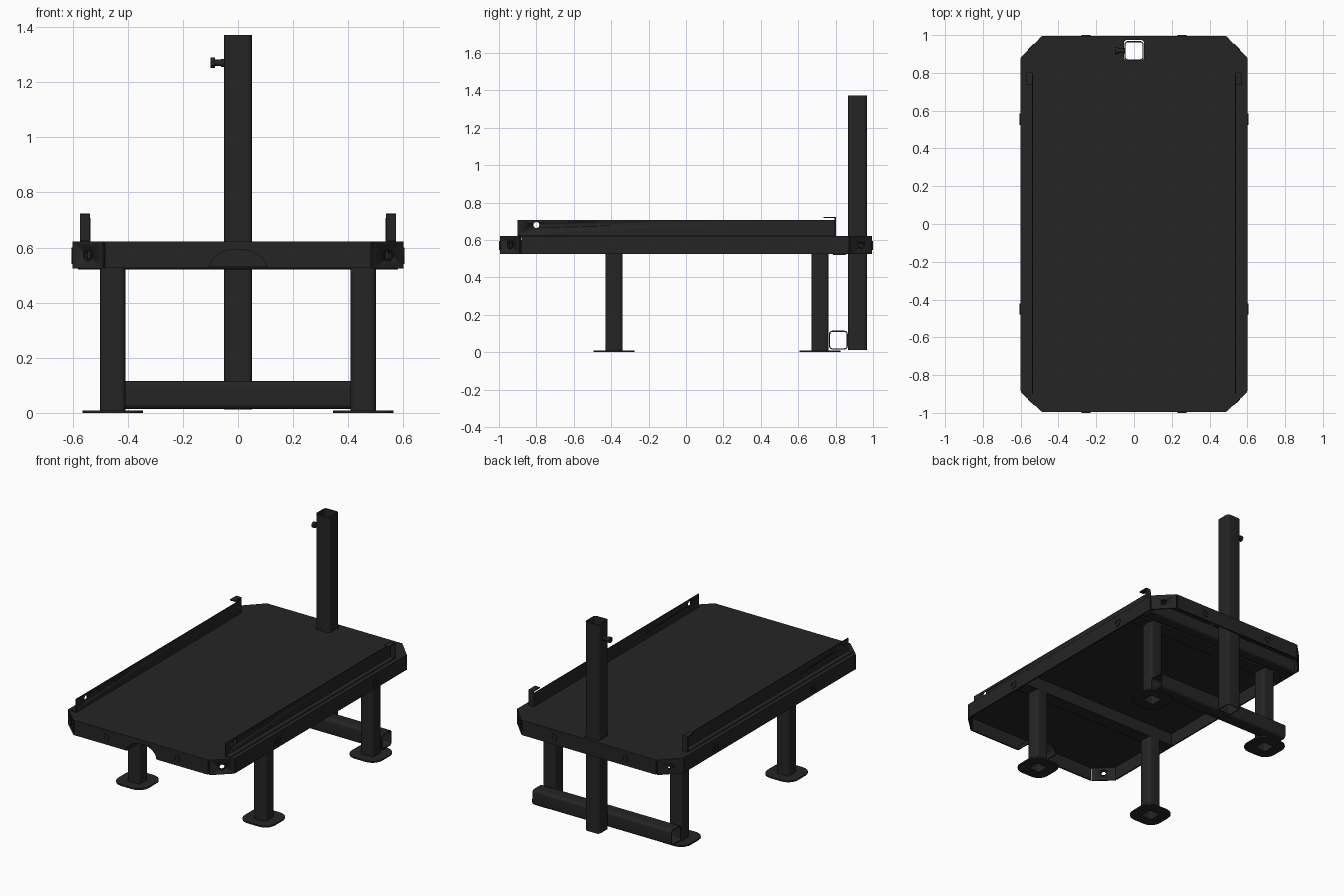
import bpy, bmesh, math
from mathutils import Matrix, Vector

if "Cube" in bpy.data.objects:
    bpy.data.objects.remove(bpy.data.objects["Cube"])

mat = bpy.data.materials.new("black_steel")
mat.diffuse_color = (0.018, 0.018, 0.018, 1)
mat.use_nodes = True
mat.node_tree.nodes["Principled BSDF"].inputs["Base Color"].default_value = mat.diffuse_color
FLIP_X = Matrix.Rotation(math.pi / 2, 4, 'Y')    # local z -> world x


def finish(name, bm, m=Matrix()):
    bmesh.ops.transform(bm, matrix=m, verts=bm.verts)
    bmesh.ops.recalc_face_normals(bm, faces=bm.faces)
    me = bpy.data.meshes.new(name)
    bm.to_mesh(me)
    bm.free()
    me.materials.append(mat)
    me.shade_smooth()
    me.set_sharp_from_angle(angle=math.radians(30))
    ob = bpy.data.objects.new(name, me)
    bpy.context.collection.objects.link(ob)
    return ob


def rounded(w, r, seg=5):
    h = w / 2 - r
    return [(cx * h + r * math.cos(a), cy * h + r * math.sin(a))
            for q, (cx, cy) in enumerate([(1, 1), (-1, 1), (-1, -1), (1, -1)])
            for a in [(q + i / seg) * math.pi / 2 for i in range(seg + 1)]]


def ring(name, outer, inner, z0, z1, m):
    """Hollow prism between two matching outlines."""
    bm = bmesh.new()
    L = [[bm.verts.new((x, y, z)) for x, y in o]
         for o, z in ((outer, z0), (outer, z1), (inner, z1), (inner, z0))]
    n = len(outer)
    for k in range(4):
        a, b = L[k], L[(k + 1) % 4]
        for i in range(n):
            j = (i + 1) % n
            bm.faces.new((a[i], a[j], b[j], b[i]))
    return finish(name, bm, m)


def tube(name, w, length, m, wall=0.006):
    return ring(name, rounded(w, 0.018), rounded(w - 2 * wall, 0.012), 0, length, m)


def prism(name, pts, z0, z1, m=Matrix()):
    bm = bmesh.new()
    f = bm.faces.new([bm.verts.new((x, y, z0)) for x, y in pts])
    new = bmesh.ops.extrude_face_region(bm, geom=[f])['geom']
    bmesh.ops.translate(bm, vec=(0, 0, z1 - z0),
                        verts=[v for v in new if isinstance(v, bmesh.types.BMVert)])
    return finish(name, bm, m)


def box(name, x0, x1, y0, y1, z0, z1):
    return prism(name, [(x0, y0), (x1, y0), (x1, y1), (x0, y1)], z0, z1)


def circle(r, n=20):
    return [(r * math.cos(2 * math.pi * i / n), r * math.sin(2 * math.pi * i / n)) for i in range(n)]


def cut(ob, cutter):
    md = ob.modifiers.new("cut", 'BOOLEAN')
    md.object, md.operation, md.solver = cutter, 'DIFFERENCE', 'EXACT'
    cutter.hide_render = True
    cutter.hide_set(True)


def face_frame(p, n):
    """Frame at p: local z along n, local y up."""
    n = Vector(n).normalized()
    r = Vector((0, 0, 1)).cross(n)
    m = Matrix((r, Vector((0, 0, 1)), n)).transposed().to_4x4()
    m.translation = p
    return m


# Deck sheet with chamfered corners and a hole for the post
T = Matrix.Translation
half = [(0.485, -0.995), (0.6, -0.885), (0.6, 0.875), (0.485, 0.995)]
deck = prism("deck", half + [(-x, y) for x, y in reversed(half)], 0.612, 0.622)
cut(deck, prism("post_hole_cutter", rounded(0.108, 0.018), 0.55, 0.7, T((0, 0.92, 0))))

# Folded skirts; the front one has an arched notch
arch = [(0.11 * math.cos(a), 0.525 + 0.075 * math.sin(a))
        for a in [math.pi * (1 - i / 16) for i in range(17)]]
FRONT = Matrix.Rotation(math.pi / 2, 4, 'X')     # local y -> z, local z -> -y
prism("front_skirt", [(-0.48, 0.525)] + arch + [(0.48, 0.525), (0.48, 0.62), (-0.48, 0.62)],
      0.985, 0.995, FRONT)
inner = [(x * 0.94, 0.525 + (z - 0.525) * 0.92) for x, z in arch]
prism("notch_lining", arch + inner[::-1], 0.88, 0.99, FRONT)
box("back_skirt", -0.48, 0.48, 0.985, 0.995, 0.525, 0.62)
for s in (-1, 1):
    box("side_skirt", s * 0.59, s * 0.6, -0.88, 0.87, 0.525, 0.62)

# Corner plates, each with a round hole and collar
for sx in (-1, 1):
    for sy, a, b in ((-1, (0.485, -0.995), (0.602, -0.885)), (1, (0.485, 0.995), (0.602, 0.875))):
        pa, pb = Vector((sx * a[0], a[1], 0)), Vector((sx * b[0], b[1], 0))
        n = Vector((sx * abs(a[1] - b[1]), sy * abs(a[0] - b[0]), 0))
        w = (pb - pa).length / 2 - 0.004
        m = face_frame((pa + pb) / 2 + Vector((0, 0, 0.573)), n)
        plate = prism("corner_plate", [(-w, -0.049), (w, -0.049), (w, 0.049), (-w, 0.049)],
                      -0.008, 0.002, m)
        cut(plate, prism("corner_hole_cutter", circle(0.016), -0.03, 0.03, m))
        ring("corner_collar", circle(0.022), circle(0.016), -0.012, 0.005, m)

# Low bosses along the skirts
for s in (-1, 1):
    for x in (-0.255, 0.255):
        ring("skirt_boss", circle(0.024, 8), circle(0.012, 8), -0.004, 0.005,
             face_frame((x, s * 0.995, 0.57), (0, s, 0)))
    for y in (-0.45, 0.555):
        ring("skirt_boss", circle(0.03, 8), circle(0.014, 8), -0.004, 0.005,
             face_frame((s * 0.6, y, 0.57), (s, 0, 0)))

# Cross channels under the deck
for y in (-0.385, 0.715):
    prism("cross_channel", [(y - 0.045, 0.53), (y + 0.045, 0.53), (y + 0.045, 0.614),
                            (y + 0.039, 0.614), (y + 0.039, 0.536), (y - 0.039, 0.536),
                            (y - 0.039, 0.614), (y - 0.045, 0.614)], -0.59, 0.59,
          Matrix(((0, 0, 1, 0), (1, 0, 0, 0), (0, 1, 0, 0), (0, 0, 0, 1))))
tube("rear_brace", 0.09, 1.16, T((-0.58, 0.82, 0.565)) @ FLIP_X)

# Legs with ring-shaped foot plates
for s in (-1, 1):
    for name, y in (("front", -0.385), ("back", 0.717)):
        tube(name + "_leg", 0.092, 0.528, T((s * 0.455, y, 0.004)))
        ring(name + "_foot", rounded(0.22, 0.07), rounded(0.08, 0.012), 0, 0.009,
             T((s * 0.455, y, 0)))

# Lower rail, upright post and its locking knob
tube("lower_rail", 0.1, 1.0, T((-0.5, 0.815, 0.065)) @ FLIP_X)
tube("post", 0.102, 1.36, T((0, 0.917, 0.012)))
for r, x0, x1 in ((0.012, -0.083, -0.044), (0.015, -0.062, -0.05), (0.019, -0.1, -0.083)):
    prism("knob", circle(r), x0, x1, T((0, 0.917, 1.27)) @ FLIP_X)

# Side guide rails: angle section with a folded end stop
for s in (-1, 1):
    web = box("guide_rail", s * 0.535, s * 0.541, -0.9, 0.8, 0.62, 0.708)
    cut(web, prism("guide_hole_cutter", circle(0.016), -0.1, 0.1,
                   T((s * 0.538, -0.8, 0.68)) @ FLIP_X))
    box("guide_flange", s * 0.54, s * 0.573, -0.9, 0.8, 0.62, 0.627)
    box("end_stop", s * 0.537, s * 0.573, 0.795, 0.801, 0.622, 0.723)
    box("end_stop_lip", s * 0.537, s * 0.573, 0.735, 0.8, 0.718, 0.724)
